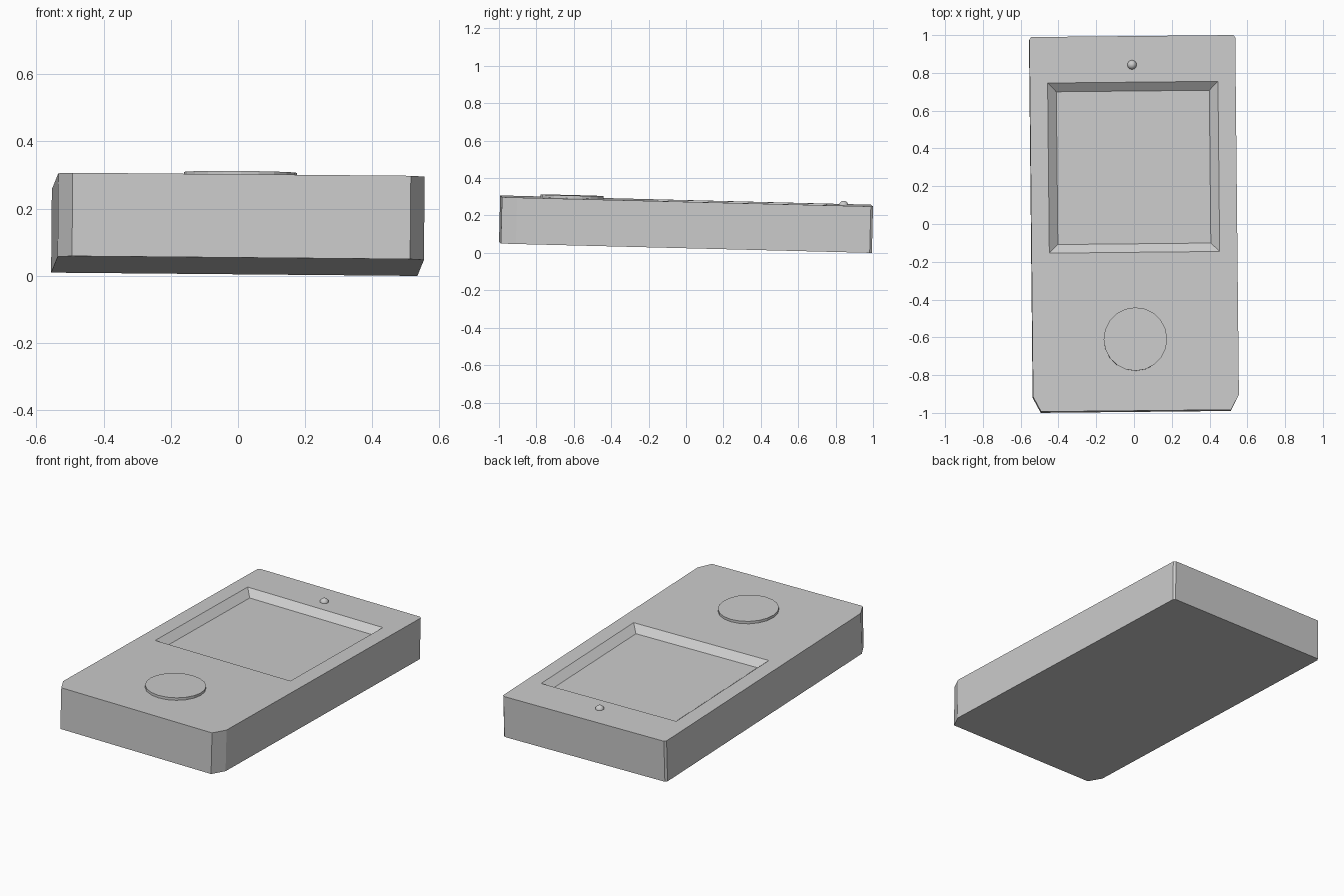
import bpy, bmesh
from mathutils import Matrix, Euler

if "Cube" in bpy.data.objects:
    bpy.data.objects.remove(bpy.data.objects["Cube"])

HW, HL, HT = 0.545, 0.992, 0.124   # half width, half length, half thickness
# The whole device lies slightly tilted, rolled and turned
POSE = Matrix.Translation((0, 0, 0.1537)) @ Euler((-0.025, 0.009, 0.01)).to_matrix().to_4x4()


def add_object(name, bm):
    bmesh.ops.recalc_face_normals(bm, faces=bm.faces[:])
    mesh = bpy.data.meshes.new(name)
    bm.to_mesh(mesh)
    bm.free()
    obj = bpy.data.objects.new(name, mesh)
    bpy.context.collection.objects.link(obj)
    obj.matrix_world = POSE
    return obj


def loft(name, lower, z0, upper, z1):
    """Solid between two outlines with the same number of points."""
    bm = bmesh.new()
    a = [bm.verts.new((x, y, z0)) for x, y in lower]
    b = [bm.verts.new((x, y, z1)) for x, y in upper]
    bm.faces.new(a[::-1])
    bm.faces.new(b)
    n = len(a)
    for i in range(n):
        j = (i + 1) % n
        bm.faces.new((a[i], a[j], b[j], b[i]))
    return add_object(name, bm)


def rect(hw, y0, y1):
    return [(-hw, y0), (hw, y0), (hw, y1), (-hw, y1)]


# Body slab: large front corner chamfers, tiny rear ones
half = [(HW - 0.042, -HL), (HW, -HL + 0.08), (HW, HL - 0.012), (HW - 0.01, HL)]
outline = half + [(-x, y) for x, y in reversed(half)]
body = loft("body", outline, -HT, outline, HT)

# Screen recess with sloping walls
DEPTH, SLOPE, OVER = 0.037, 0.046, 0.01
grow = SLOPE * (1 + OVER / DEPTH)
cutter = loft("screen_cutter",
              rect(0.405, -0.107, 0.702), HT - DEPTH,
              rect(0.405 + grow, -0.107 - grow, 0.702 + grow), HT + OVER)
cutter.hide_render = True
cut = body.modifiers.new("screen_recess", 'BOOLEAN')
cut.operation = 'DIFFERENCE'
cut.solver = 'EXACT'
cut.object = cutter
bpy.context.view_layer.objects.active = body
body.select_set(True)
bpy.ops.object.modifier_apply(modifier=cut.name)
bpy.data.objects.remove(cutter)

# Round button
bm = bmesh.new()
bmesh.ops.create_cone(bm, cap_ends=True, segments=20, radius1=0.168, radius2=0.168,
                      depth=0.03, matrix=Matrix.Translation((0, -0.613, HT)))
add_object("button", bm)

# Indicator light
bm = bmesh.new()
bmesh.ops.create_uvsphere(bm, u_segments=16, v_segments=10, radius=0.025,
                          matrix=Matrix.Translation((-0.003, 0.84, HT - 0.003)))
light = add_object("indicator_light", bm)
light.data.shade_smooth()
